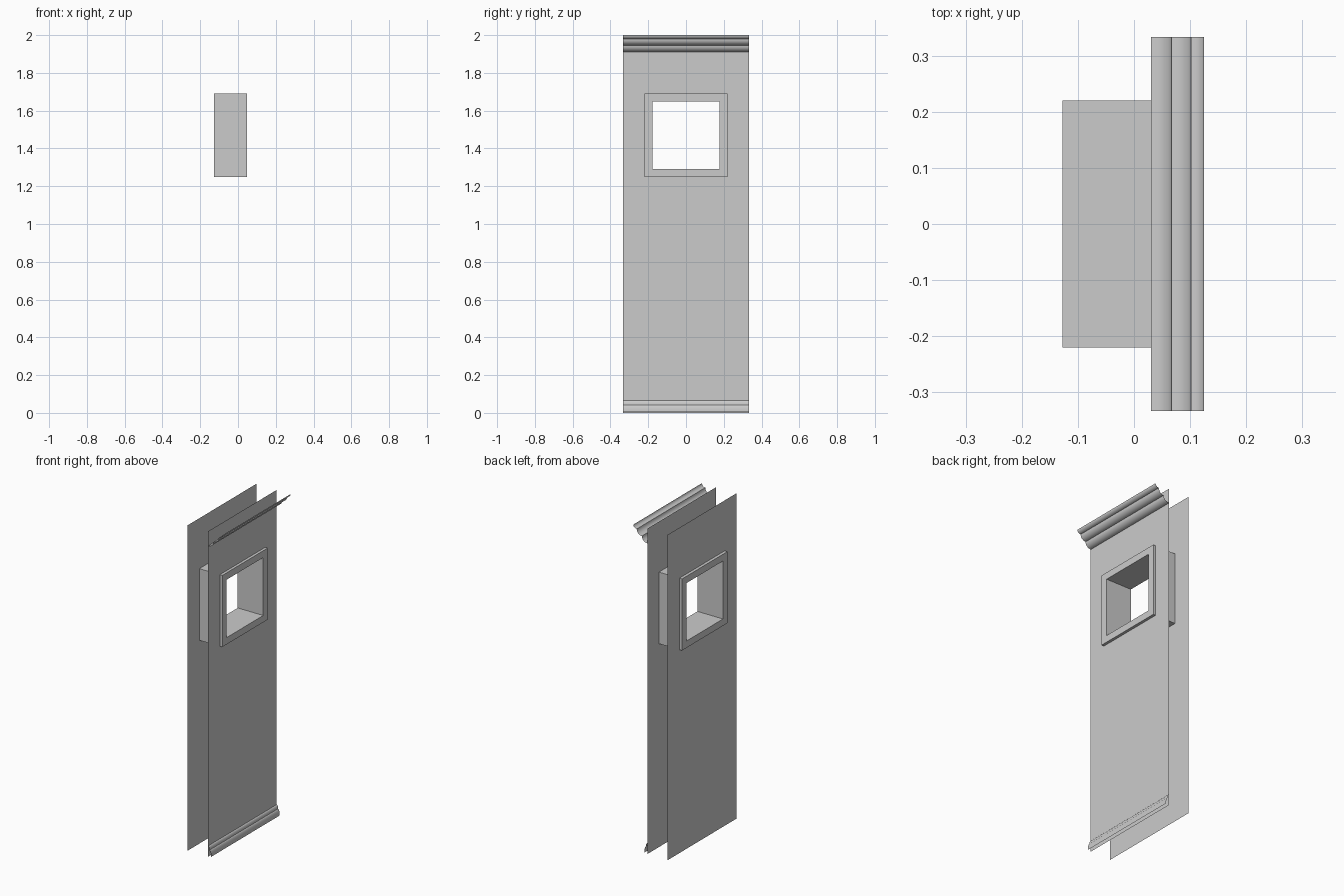
import bpy, bmesh, math

if "Cube" in bpy.data.objects:
    bpy.data.objects.remove(bpy.data.objects["Cube"])

HALF_W = 0.333
FRONT_X, BACK_X = 0.030, -0.109
WIN_Z = 1.47          # window centre height
OUT, INN = 0.22, 0.178  # half sizes of frame outside / opening


def make_object(name, bm, smooth=False):
    bmesh.ops.remove_doubles(bm, verts=bm.verts, dist=1e-5)
    mesh = bpy.data.meshes.new(name)
    bm.to_mesh(mesh)
    bm.free()
    ob = bpy.data.objects.new(name, mesh)
    bpy.context.collection.objects.link(ob)
    if smooth:
        bpy.ops.object.select_all(action='DESELECT')
        ob.select_set(True)
        bpy.context.view_layer.objects.active = ob
        bpy.ops.object.shade_smooth_by_angle(angle=math.radians(40))
    return ob


def quad(bm, pts):
    bm.faces.new([bm.verts.new(p) for p in pts])


def wall_sheet(name, x, side):
    # 3 x 3 grid of panels, the middle one left open for the window
    bm = bmesh.new()
    ys = (-HALF_W, -OUT, OUT, HALF_W)
    zs = (0, WIN_Z - OUT, WIN_Z + OUT, 2)
    for i in range(3):
        for j in range(3):
            if (i, j) == (1, 1):
                continue
            pts = [(x, ys[i], zs[j]), (x, ys[i + 1], zs[j]),
                   (x, ys[i + 1], zs[j + 1]), (x, ys[i], zs[j + 1])]
            quad(bm, pts if side > 0 else pts[::-1])
    make_object(name, bm)


def window_frame(x0, x1):
    # square tube through both walls
    bm = bmesh.new()
    section = [(x0, OUT), (x1, OUT), (x1, INN), (x0, INN)]
    corners = [(-1, -1), (1, -1), (1, 1), (-1, 1)]
    for c in range(4):
        a, b = corners[c], corners[(c + 1) % 4]
        for s in range(4):
            (xa, ra), (xb, rb) = section[s], section[(s + 1) % 4]
            quad(bm, [(xa, a[0] * ra, WIN_Z + a[1] * ra), (xa, b[0] * ra, WIN_Z + b[1] * ra),
                      (xb, b[0] * rb, WIN_Z + b[1] * rb), (xb, a[0] * rb, WIN_Z + a[1] * rb)])
    bmesh.ops.remove_doubles(bm, verts=bm.verts, dist=1e-5)
    bmesh.ops.recalc_face_normals(bm, faces=bm.faces)
    make_object("window_frame", bm)


def lobes(knots, steps=6):
    # quarter-round lobes: each leaves its knot horizontally, arrives vertically
    pts = [knots[0]]
    for (xa, za), (xb, zb) in zip(knots, knots[1:]):
        for k in range(1, steps + 1):
            t = math.pi / 2 * k / steps
            pts.append((xa + (xb - xa) * math.sin(t), za + (zb - za) * (1 - math.cos(t))))
    return pts


def moulding(name, profile):
    # open profile swept along the wall
    bm = bmesh.new()
    for (xa, za), (xb, zb) in zip(profile, profile[1:]):
        quad(bm, [(xa, -HALF_W, za), (xa, HALF_W, za), (xb, HALF_W, zb), (xb, -HALF_W, zb)])
    make_object(name, bm, smooth=True)


wall_sheet("front_wall", FRONT_X, 1)
wall_sheet("back_wall", BACK_X, -1)
window_frame(-0.127, 0.047)

# crown moulding flares out towards the ceiling
moulding("crown_moulding", lobes([(FRONT_X, 1.91), (0.067, 1.945), (0.102, 1.979), (0.125, 2.0)]))

# skirting steps out towards the floor
moulding("skirting", lobes([(FRONT_X, 0.066), (0.040, 0.043), (0.050, 0.004)])[::-1])
